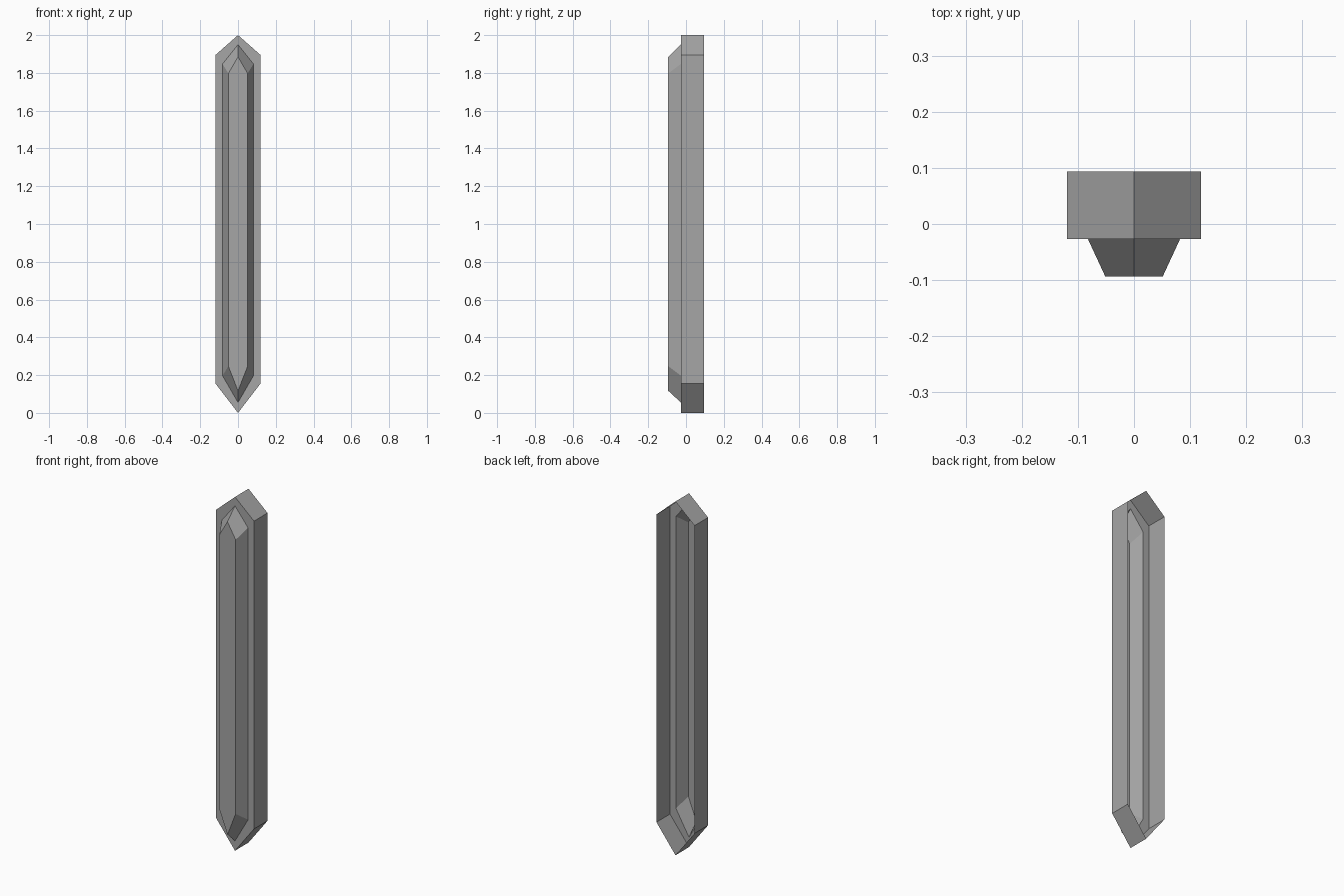
import bpy
import bmesh

cube = bpy.data.objects.get("Cube")
if cube:
    bpy.data.objects.remove(cube, do_unlink=True)

BACK, RIM, FRONT = 0.094, -0.027, -0.094

grey = bpy.data.materials.new("mid_grey")
grey.use_nodes = True
COLOUR = (0.38, 0.38, 0.38, 1)
grey.diffuse_color = COLOUR
grey.node_tree.nodes["Principled BSDF"].inputs["Base Color"].default_value = COLOUR


def pointed_outline(y, half, top, high, low, bottom):
    """Long six-sided outline with a pointed top and bottom."""
    return [(0, y, top), (half, y, high), (half, y, low),
            (0, y, bottom), (-half, y, low), (-half, y, high)]


def loft(name, outlines, capped=False):
    """Join outlines from back to front; the back stays open."""
    bm = bmesh.new()
    rings = [[bm.verts.new(p) for p in outline] for outline in outlines]
    for a, b in zip(rings, rings[1:]):
        for i in range(len(a)):
            j = (i + 1) % len(a)
            bm.faces.new((a[i], b[i], b[j], a[j]))
    if capped:
        bm.faces.new(list(reversed(rings[-1])))
    mesh = bpy.data.meshes.new(name)
    bm.to_mesh(mesh)
    bm.free()
    mesh.materials.append(grey)
    obj = bpy.data.objects.new(name, mesh)
    bpy.context.collection.objects.link(obj)
    return obj


body = (0.119, 2.0, 1.895, 0.155, 0.0)
ridge = (0.082, 1.95, 1.847, 0.197, 0.055)
face = (0.051, 1.885, 1.797, 0.247, 0.117)

# Open-backed casing: outer wall and flat front rim
loft("casing", [pointed_outline(BACK, *body),
                pointed_outline(RIM, *body),
                pointed_outline(RIM, *ridge)])

# Raised front panel with sloping sides, hollow behind
loft("raised_panel", [pointed_outline(RIM, *ridge),
                      pointed_outline(FRONT, *face)], capped=True)
